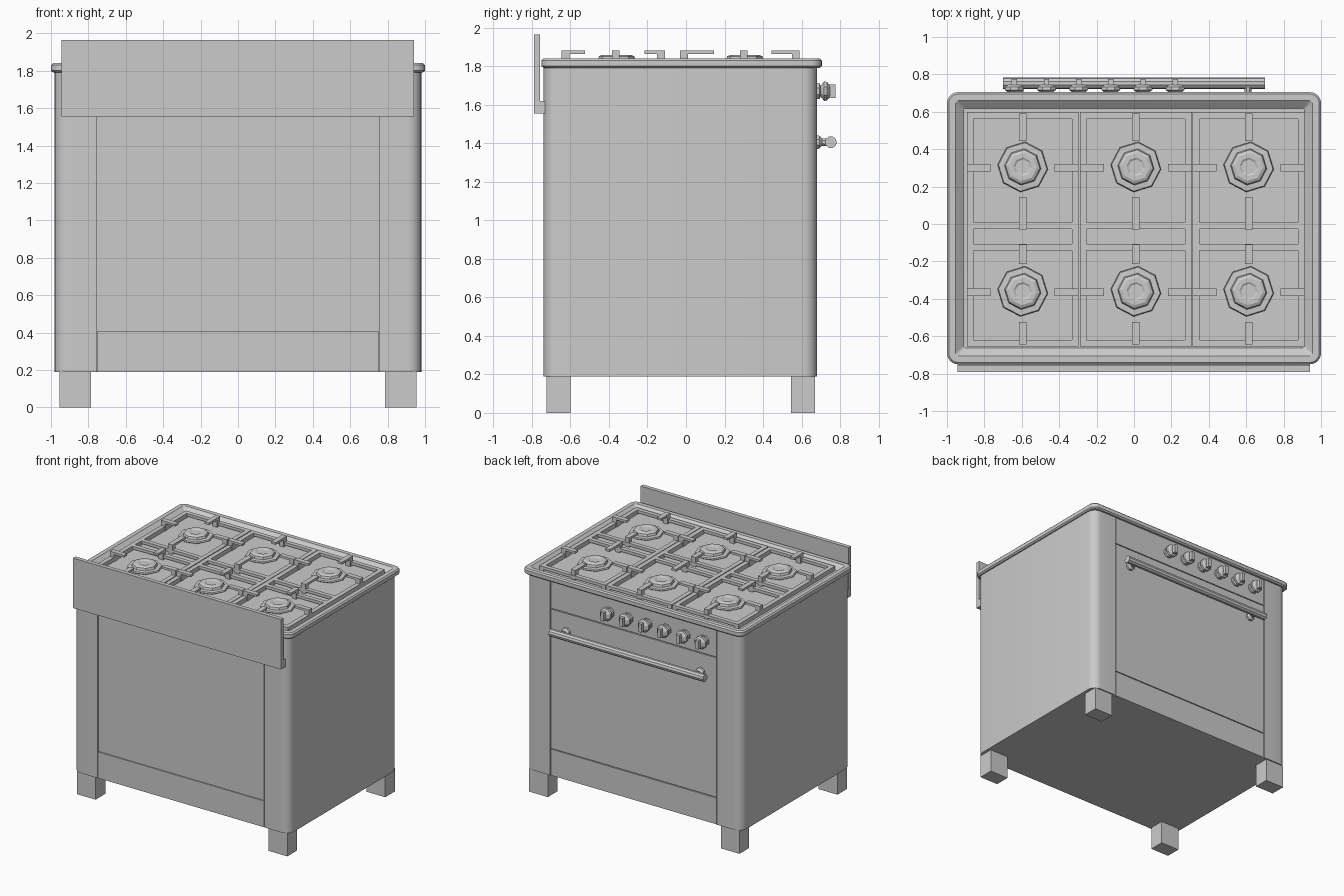
import bpy, bmesh, math
from mathutils import Matrix, Vector

cube = bpy.data.objects.get("Cube")
if cube:
    bpy.data.objects.remove(cube, do_unlink=True)

steel = bpy.data.materials.new("grey steel")
steel.use_nodes = True
GREY = (0.6, 0.6, 0.6, 1)
steel.diffuse_color = GREY
steel.node_tree.nodes["Principled BSDF"].inputs["Base Color"].default_value = GREY


def finish(name, bm, smooth=True):
    bmesh.ops.recalc_face_normals(bm, faces=bm.faces)
    mesh = bpy.data.meshes.new(name)
    bm.to_mesh(mesh)
    bm.free()
    mesh.materials.append(steel)
    ob = bpy.data.objects.new(name, mesh)
    bpy.context.collection.objects.link(ob)
    if smooth:
        bpy.ops.object.select_all(action="DESELECT")
        ob.select_set(True)
        bpy.context.view_layer.objects.active = ob
        bpy.ops.object.shade_smooth_by_angle(angle=math.radians(30))
    return ob


def add_box(bm, x0, x1, y0, y1, z0, z1):
    size = Matrix.Diagonal((abs(x1 - x0), abs(y1 - y0), abs(z1 - z0), 1))
    centre = Vector(((x0 + x1) / 2, (y0 + y1) / 2, (z0 + z1) / 2))
    bmesh.ops.create_cube(bm, size=1, matrix=Matrix.Translation(centre) @ size)


def box(name, *bounds):
    bm = bmesh.new()
    add_box(bm, *bounds)
    return finish(name, bm, False)


def rounded_rect(x0, x1, y0, y1, r, steps=6):
    pts = []
    corners = [(x1 - r, y1 - r), (x0 + r, y1 - r), (x0 + r, y0 + r), (x1 - r, y0 + r)]
    for i, (cx, cy) in enumerate(corners):
        for s in range(steps + 1):
            a = math.pi / 2 * (i + s / steps)
            pts.append((cx + r * math.cos(a), cy + r * math.sin(a)))
    return pts


def loft(bm, rings, cap=True):
    """Bridge successive rings of 3D points."""
    loops = [[bm.verts.new(p) for p in ring] for ring in rings]
    n = len(loops[0])
    for a, b in zip(loops, loops[1:]):
        for i in range(n):
            j = (i + 1) % n
            bm.faces.new((a[i], a[j], b[j], b[i]))
    if cap:
        bm.faces.new(loops[0])
        bm.faces.new(loops[-1])


def lathe(bm, profile, sides, matrix):
    """Turn (radius, height) pairs around the local z axis."""
    rings = []
    for r, h in profile:
        ring = [2 * math.pi * (i + 0.5) / sides for i in range(sides)]
        rings.append([matrix @ Vector((r * math.cos(a), r * math.sin(a), h)) for a in ring])
    loft(bm, rings)


# Body with rounded corner posts and shallow bays for the panels
BACK, FRONT, BAY, REC = -0.74, 0.68, 0.757, 0.012
outline = rounded_rect(-0.98, 0.98, BACK, FRONT, 0.07)
half = len(outline) // 4
front_bay = [(BAY, FRONT), (BAY, FRONT - REC), (-BAY, FRONT - REC), (-BAY, FRONT)]
back_bay = [(-x, BACK + FRONT - y) for x, y in front_bay]
outline = outline[:half] + front_bay + outline[half:3 * half] + back_bay + outline[3 * half:]
bm = bmesh.new()
loft(bm, [[(x, y, z) for x, y in outline] for z in (0.19, 1.80)])
finish("body", bm)

# Panels set into the bays
GAP = 0.004
W = BAY - GAP
for name, z0, z1 in (("drawer_front", 0.19, 0.405), ("oven_door", 0.412, 1.555),
                     ("control_panel", 1.562, 1.79)):
    box(name, -W, W, FRONT - REC, FRONT - 0.003, z0, z1)
box("back_lower_panel", -W, W, BACK + 0.002, BACK + REC, 0.19, 0.405)
box("back_upper_panel", -W, W, BACK + 0.004, BACK + REC, 0.415, 1.79)

# Feet
for side, sx in (("left", 1), ("right", -1)):
    for end, y0, y1 in (("front", 0.545, 0.67), ("back", -0.725, -0.6)):
        box(f"{end}_{side}_foot", sx * 0.785, sx * 0.955, y0, y1, 0, 0.19)

# Hob tray: rolled edge, rim, sloped wall and sunken floor
bm = bmesh.new()
tray = []
for inset, z, r in ((0.012, 1.79, 0.05), (0, 1.80, 0.06), (0, 1.83, 0.06), (0.01, 1.84, 0.05),
                    (0.045, 1.84, 0.02), (0.088, 1.803, 0.01)):
    ring = rounded_rect(-1 + inset, 1 - inset, -0.75 + inset, 0.705 - inset, r)
    tray.append([(x, y, z) for x, y in ring])
loft(bm, tray)
finish("hob_tray", bm)

# Splash guard with a hooked lower edge
bm = bmesh.new()
hook = [(-0.79, 1.555), (-0.728, 1.555), (-0.728, 1.62), (-0.757, 1.62),
        (-0.757, 1.965), (-0.79, 1.965)]
loft(bm, [[(x, y, z) for y, z in hook] for x in (-0.945, 0.942)])
finish("splash_guard", bm, False)

# Pan supports: a low frame per third, with raised fingers towards each burner
COLUMNS = (-0.595, 0.01, 0.613)
ROWS = (0.30, -0.365)
BAR, LOW, MID, TIP, TOP = 0.036, 1.803, 1.838, 1.862, 1.88


def finger(bm, x, y, dx, dy, length, leg=0.04, half_width=0.02):
    """Upright leg plus a thin arm reaching in direction (dx, dy)."""
    px, py = half_width * abs(dy), half_width * abs(dx)
    add_box(bm, x - px, x + dx * leg + px, y - py, y + dy * leg + py, LOW, TOP)
    add_box(bm, x - px, x + dx * length + px, y - py, y + dy * length + py, TIP, TOP)


for i, cx in enumerate(COLUMNS):
    bm = bmesh.new()
    x0, x1 = cx - 0.299, cx + 0.299
    for y in (0.562, -0.028, -0.143, -0.656):
        add_box(bm, x0, x1, y, y + BAR, LOW + 0.012, MID)
    for x in (x0, x1 - BAR):
        add_box(bm, x, x + BAR, -0.656, 0.598, LOW, MID)
    for y, dy, length in ((0.59, -1, 0.145), (-0.03, 1, 0.175),
                          (-0.11, -1, 0.105), (-0.645, 1, 0.12)):
        finger(bm, cx, y, 0, dy, length)
    for y in ROWS:
        finger(bm, x0, y, 1, 0, 0.128)
        finger(bm, x1, y, -1, 0, 0.128)
    finish(f"pan_support_{i + 1}", bm, False)

# Burners: faceted flared base, crown and dished cap
burner = [(0.10, 0), (0.135, 0.018), (0.13, 0.028), (0.098, 0.03), (0.092, 0.048),
          (0.075, 0.056), (0.05, 0.056), (0.04, 0.05)]
for i, cx in enumerate(COLUMNS):
    for j, cy in enumerate(ROWS):
        bm = bmesh.new()
        place = Matrix.Translation((cx, cy + 0.005, LOW)) @ Matrix.Rotation(0.3, 4, "Z")
        lathe(bm, burner, 8, place)
        finish(f"burner_{i + 1}_{j + 1}", bm, False)

# Control knobs: collar, waist and faceted grip
to_front = Matrix.Rotation(-math.pi / 2, 4, "X")
knob = [(0.045, 0), (0.045, 0.015), (0.03, 0.022), (0.055, 0.04), (0.052, 0.055),
        (0.035, 0.068), (0.025, 0.07)]
for i in range(6):
    bm = bmesh.new()
    x = 0.22 - i * 0.172
    lathe(bm, knob, 8, Matrix.Translation((x, FRONT - 0.003, 1.67)) @ to_front)
    add_box(bm, x - 0.014, x + 0.014, FRONT + 0.05, 0.775, 1.635, 1.705)
    finish(f"knob_{i + 1}", bm, False)

# Door handle on two mounts
bm = bmesh.new()
along_x = Matrix.Translation((0, 0.752, 1.405)) @ Matrix.Rotation(math.pi / 2, 4, "Y")
lathe(bm, [(0.031, -0.7), (0.031, 0.7)], 10, along_x)
finish("door_handle", bm)
for side, x in (("left", 0.61), ("right", -0.61)):
    bm = bmesh.new()
    base = Matrix.Translation((x, FRONT - 0.003, 1.405)) @ to_front
    lathe(bm, [(0.038, 0), (0.036, 0.015), (0.02, 0.03), (0.024, 0.07)], 8, base)
    finish(f"{side}_handle_mount", bm, False)
